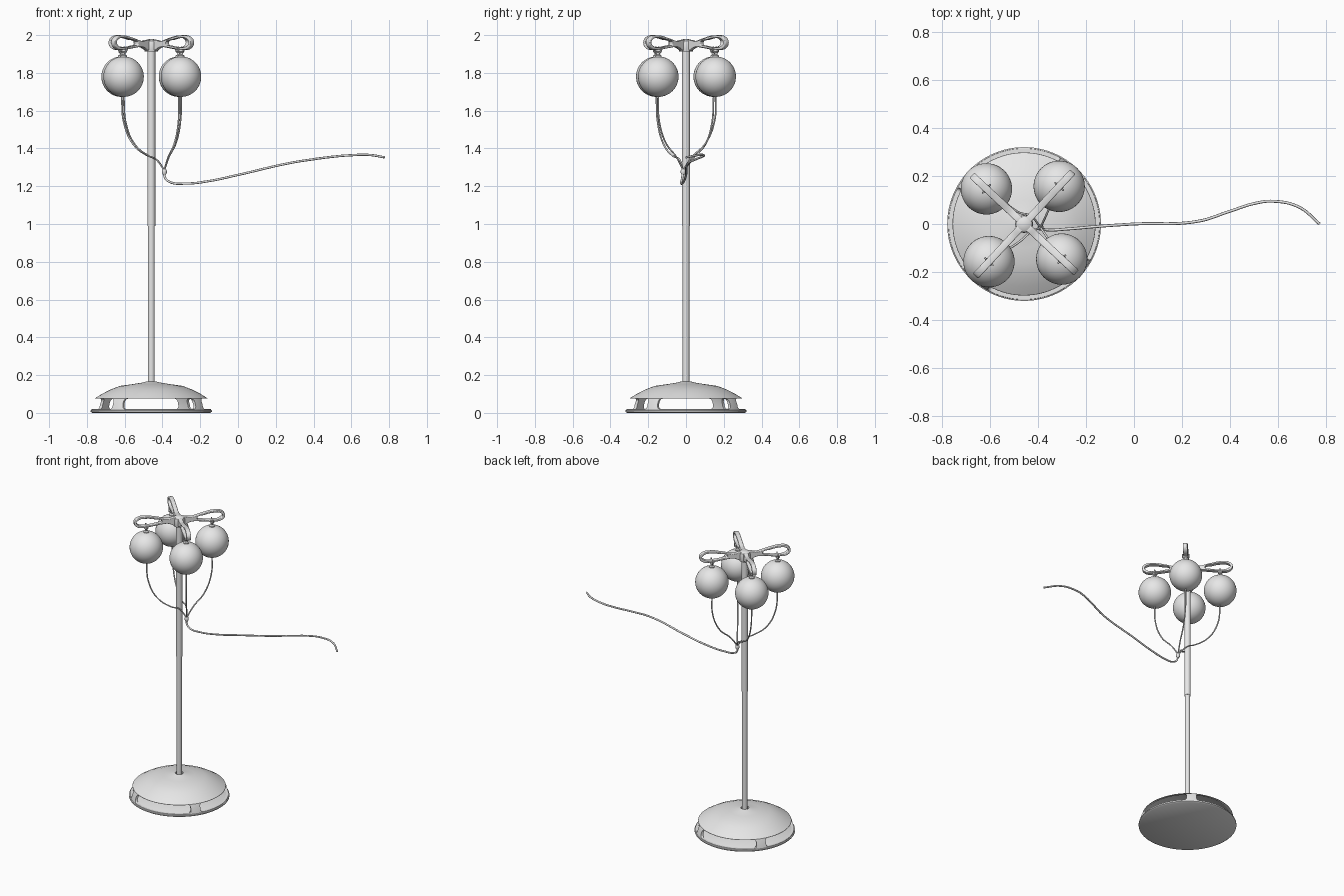
import bpy, bmesh, math
from mathutils import Vector

cube = bpy.data.objects.get("Cube")
if cube:
    bpy.data.objects.remove(cube, do_unlink=True)

CX = -0.459          # pole axis
TURN = 47            # arm direction, degrees
grey = bpy.data.materials.new("light_grey")
grey.use_nodes = True
grey.diffuse_color = (0.8, 0.8, 0.8, 1)
grey.node_tree.nodes["Principled BSDF"].inputs["Base Color"].default_value = (0.8, 0.8, 0.8, 1)


def add(name, data):
    ob = bpy.data.objects.new(name, data)
    bpy.context.collection.objects.link(ob)
    data.materials.append(grey)
    return ob


def smooth(ob, angle=35):
    bpy.ops.object.select_all(action='DESELECT')
    ob.select_set(True)
    bpy.context.view_layer.objects.active = ob
    bpy.ops.object.shade_smooth_by_angle(angle=math.radians(angle))
    return ob


def bake(ob):
    """Replace an object by its evaluated mesh."""
    bpy.context.view_layer.update()
    dg = bpy.context.evaluated_depsgraph_get()
    me = bpy.data.meshes.new_from_object(ob.evaluated_get(dg))
    name, mat = ob.name, ob.matrix_world.copy()
    bpy.data.objects.remove(ob, do_unlink=True)
    me.materials.clear()
    new = add(name, me)
    new.matrix_world = mat
    return new


def lathe(name, profile, x=CX, y=0, steps=64, closed=False):
    """Spin (radius, height) points around a vertical axis."""
    bm = bmesh.new()
    vs = [bm.verts.new((r, 0, z)) for r, z in profile]
    es = [bm.edges.new(p) for p in zip(vs, vs[1:])]
    if closed:
        es.append(bm.edges.new((vs[-1], vs[0])))
    bmesh.ops.spin(bm, geom=vs + es, cent=(0, 0, 0), axis=(0, 0, 1),
                   angle=math.tau, steps=steps)
    bmesh.ops.remove_doubles(bm, verts=bm.verts, dist=1e-5)
    bmesh.ops.recalc_face_normals(bm, faces=bm.faces)
    me = bpy.data.meshes.new(name)
    bm.to_mesh(me)
    bm.free()
    ob = add(name, me)
    ob.location = (x, y, 0)
    return smooth(ob)


def smooth_spline(curve, points, cyclic=False):
    sp = curve.splines.new('BEZIER')
    sp.bezier_points.add(len(points) - 1)
    for bp, p in zip(sp.bezier_points, points):
        bp.co = p
        bp.handle_left_type = bp.handle_right_type = 'AUTO'
    sp.use_cyclic_u = cyclic


def wire(name, points, radius):
    cu = bpy.data.curves.new(name, 'CURVE')
    cu.dimensions = '3D'
    cu.bevel_depth = radius
    cu.bevel_resolution = 2
    cu.use_fill_caps = True
    cu.resolution_u = 10
    smooth_spline(cu, points)
    return smooth(bake(add(name, cu)), 50)


def slot_cutter(mid):
    """Ring segment with rounded corners, used to open the base wall."""
    bm = bmesh.new()
    half, n = 39, 20
    rings = []
    for i in range(n + 1):
        a = math.radians(mid - half + 2 * half * i / n)
        rings.append([bm.verts.new((r * math.cos(a), r * math.sin(a), z))
                      for r, z in ((0.2, 0.02), (0.4, 0.02), (0.4, 0.075), (0.2, 0.075))])
    for a, b in zip(rings, rings[1:]):
        for k in range(4):
            bm.faces.new((a[k], a[(k + 1) % 4], b[(k + 1) % 4], b[k]))
    bm.faces.new(rings[0])
    bm.faces.new(rings[-1])
    corner = [bm.edges.get((r[k], r[k + 1])) for r in (rings[0], rings[-1]) for k in (0, 2)]
    bmesh.ops.bevel(bm, geom=corner, offset=0.018, segments=5, affect='EDGES', profile=0.5)
    bmesh.ops.recalc_face_normals(bm, faces=bm.faces)
    me = bpy.data.meshes.new("slot_cutter")
    bm.to_mesh(me)
    bm.free()
    ob = add("slot_cutter", me)
    ob.location.x = CX
    ob.hide_render = True
    return ob


# Base: hollow dome with four slots, standing on a solid disc
dome = lathe("base_dome", [(0.026, 0.166), (0.05, 0.16), (0.1, 0.152), (0.165, 0.143),
                           (0.215, 0.124), (0.26, 0.101), (0.298, 0.077), (0.31, 0.045),
                           (0.317, 0.012), (0.3, 0.012), (0.294, 0.045), (0.282, 0.077),
                           (0.25, 0.091), (0.16, 0.127), (0.05, 0.142), (0.026, 0.145)],
             steps=96, closed=True)
cutters = [slot_cutter(10 + 90 * k) for k in range(4)]
for c in cutters:
    m = dome.modifiers.new("slot", 'BOOLEAN')
    m.operation, m.solver, m.object = 'DIFFERENCE', 'EXACT', c
dome = smooth(bake(dome))
for c in cutters:
    bpy.data.objects.remove(c, do_unlink=True)
lathe("base_disc", [(0, 0), (0.312, 0), (0.321, 0.006), (0.321, 0.013), (0.314, 0.017), (0, 0.017)],
      steps=96)

# Pole in two tubes, with its seat under the dome
lathe("pole_seat", [(0, 0.13), (0.045, 0.13), (0.045, 0.144), (0, 0.144)], steps=32)
lathe("lower_pole", [(0, 0.14), (0.018, 0.14), (0.018, 1.0), (0, 1.0)], steps=32)
lathe("upper_pole", [(0, 0.99), (0.021, 0.99), (0.021, 1.93), (0, 1.93)], steps=32)

# Hub on top of the pole
lathe("hub", [(0, 1.912), (0.035, 1.912), (0.037, 1.918), (0.037, 1.96), (0.034, 1.97),
              (0.024, 1.977), (0, 1.98)], steps=32)

# Arms: flat loops, each with a teardrop opening
outer = [(0.01, 1.967), (0.08, 1.968), (0.15, 1.985), (0.22, 1.998), (0.275, 1.992), (0.298, 1.962),
         (0.278, 1.93), (0.21, 1.924), (0.15, 1.931), (0.08, 1.937), (0.01, 1.922)]
hole = [(0.115, 1.957), (0.165, 1.976), (0.22, 1.985), (0.265, 1.98), (0.281, 1.962),
        (0.265, 1.942), (0.21, 1.936), (0.15, 1.943)]
# Wires: points given relative to the knot that gathers them
KNOT = Vector((-0.39, -0.015, 1.285))
NAMES = ("back_left", "back_right", "front_right", "front_left")

for k, side in enumerate(NAMES):
    ang = math.radians(TURN + 90 * k)
    along = Vector((math.cos(ang), math.sin(ang), 0))
    across = Vector((-along.y, along.x, 0))

    cu = bpy.data.curves.new("arm_" + side, 'CURVE')
    cu.dimensions = '2D'
    cu.fill_mode = 'BOTH'
    cu.extrude = 0.011
    cu.bevel_depth = 0.004
    cu.bevel_resolution = 2
    cu.offset = -0.004
    cu.resolution_u = 6
    for pts in (outer, hole):
        smooth_spline(cu, [(r, z, 0) for r, z in pts], True)
    arm = add("arm_" + side, cu)
    arm.rotation_euler = (math.pi / 2, 0, ang)
    arm.location.x = CX
    smooth(bake(arm))

    # Globe with its hanger
    c = Vector((CX, 0, 0)) + along * 0.215
    bpy.ops.mesh.primitive_uv_sphere_add(segments=48, ring_count=24, radius=0.107,
                                         location=(c.x, c.y, 1.78))
    globe = bpy.context.object
    globe.name = "globe_" + side
    globe.data.materials.append(grey)
    smooth(globe)
    lathe("hanger_" + side, [(0, 1.875), (0.018, 1.875), (0.018, 1.892), (0.009, 1.897),
                             (0.009, 1.908), (0.015, 1.914), (0.015, 1.925), (0, 1.925)],
          c.x, c.y, 20)
    for s in (-1, 1):
        p = c + across * (0.02 * s)
        wire("prong_" + side, [c + Vector((0, 0, 1.9)), p + Vector((0, 0, 1.915)),
                               p + Vector((0, 0, 1.94))], 0.004)

    # Thin wire from the globe to the knot, passing beside the pole
    start = c + Vector((0, 0, 1.68))
    if along.x > 0:
        mix = ((0.03, 1.55), (0.3, 1.43), (0.75, 1.35))
    else:
        mix = ((0.06, 1.53), (0.28, 1.42), (0.62, 1.36))
    pts = [start]
    for t, z in mix:
        p = start.lerp(KNOT, t)
        pts.append(Vector((p.x, p.y, z)))
    if along.x < 0:
        pts.append(Vector((-0.435, math.copysign(0.036, along.y), 1.343)))
    pts.append(KNOT)
    wire("wire_" + side, pts, 0.0045)

# Knot and the long supply cable
lathe("wire_knot", [(0, 1.262), (0.009, 1.262), (0.013, 1.27), (0.013, 1.284), (0.009, 1.292),
                    (0, 1.292)], KNOT.x, KNOT.y, 16)
wire("supply_cable", [KNOT, (-0.386, -0.02, 1.245), (-0.36, -0.025, 1.222), (-0.28, -0.021, 1.214),
                      (-0.15, -0.01, 1.228), (0, 0, 1.26), (0.27, 0.012, 1.322),
                      (0.4, 0.053, 1.343), (0.5, 0.085, 1.356), (0.58, 0.095, 1.363),
                      (0.69, 0.07, 1.366), (0.775, 0, 1.353)], 0.006)
